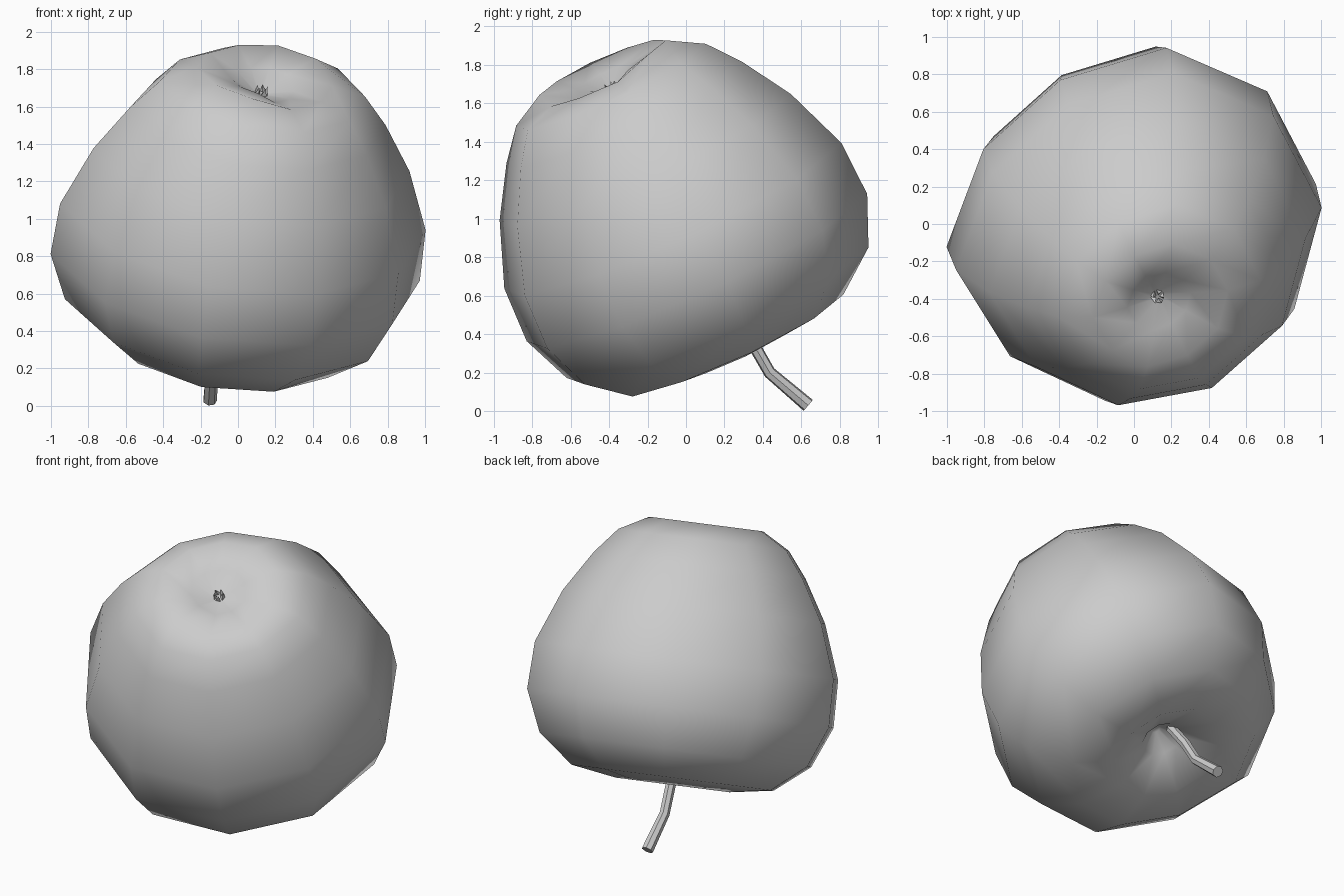
import bpy, bmesh, math
from mathutils import Vector

cube = bpy.data.objects.get("Cube")
if cube:
    bpy.data.objects.remove(cube, do_unlink=True)

grey = bpy.data.materials.new("plain grey")
grey.use_nodes = True
grey.diffuse_color = (0.6, 0.6, 0.6, 1)
grey.node_tree.nodes["Principled BSDF"].inputs["Base Color"].default_value = (0.6, 0.6, 0.6, 1)

# Tilted core axis of the fruit, running from stem to blossom end
AXIS = Vector((0.136, -0.417, 0.899)).normalized()
SIDE = (Vector((1, 0, 0)) - AXIS * AXIS.x).normalized()
DEPTH = AXIS.cross(SIDE)
CORE = Vector((0, 0, 0.84))


def place(r, angle, h):
    return CORE + AXIS * h + SIDE * (r * math.cos(angle)) + DEPTH * (r * math.sin(angle))


def finish(name, bm, limit):
    bmesh.ops.recalc_face_normals(bm, faces=bm.faces)
    mesh = bpy.data.meshes.new(name)
    bm.to_mesh(mesh)
    bm.free()
    mesh.materials.append(grey)
    obj = bpy.data.objects.new(name, mesh)
    bpy.context.collection.objects.link(obj)
    bpy.ops.object.select_all(action="DESELECT")
    obj.select_set(True)
    bpy.context.view_layer.objects.active = obj
    bpy.ops.object.shade_smooth_by_angle(angle=math.radians(limit))


def skin(bm, rings):
    for a, b in zip(rings, rings[1:]):
        n = len(a)
        for i in range(n):
            j = (i + 1) % n
            bm.faces.new((a[i], a[j], b[j], b[i]))
    bm.faces.new(rings[0])
    bm.faces.new(rings[-1])


# Fruit body: ten-sided lathe with uneven lobes and a dimple at each end
PROFILE = [(0.03, -0.36), (0.13, -0.46), (0.36, -0.59), (0.64, -0.545), (0.86, -0.37),
           (0.97, -0.11), (0.96, 0.19), (0.83, 0.53), (0.67, 0.79), (0.54, 0.95),
           (0.36, 1.05), (0.17, 1.0), (0.03, 0.92)]
LOBES = [1.035, 1.035, 1.025, 0.935, 0.94, 1.035, 0.99, 1.0, 0.99, 1.0]
bm = bmesh.new()
rings = []
for r, h in PROFILE:
    ring = []
    for i, lobe in enumerate(LOBES):
        angle = math.radians(7 + 36 * i)
        # Blossom rim sags on one side
        sag = 0.05 if h > 0.94 and r < 0.4 and i in (0, 8, 9) else 0
        ring.append(bm.verts.new(place(r * lobe, angle, h - sag)))
    rings.append(ring)
skin(bm, rings)
finish("fruit_body", bm, 180)

# Bent stem swept along a short path
PATH = [Vector(p) for p in ((-0.1, 0.24, 0.5), (-0.125, 0.355, 0.34),
                            (-0.14, 0.435, 0.2), (-0.15, 0.635, 0.03))]
RADII = (0.033, 0.033, 0.033, 0.038)
bm = bmesh.new()
rings = []
for k, (p, rad) in enumerate(zip(PATH, RADII)):
    along = (PATH[min(k + 1, 3)] - PATH[max(k - 1, 0)]).normalized()
    u = (Vector((1, 0, 0)) - along * along.x).normalized()
    v = along.cross(u)
    rings.append([bm.verts.new(p + rad * (u * math.cos(t) + v * math.sin(t)))
                  for t in (i * math.tau / 7 for i in range(7))])
skin(bm, rings)
finish("stem", bm, 30)

# Small dried sepals in the blossom dimple
bm = bmesh.new()
for i in range(5):
    t = i * math.tau / 5
    points = [place(0.038, t - 0.5, 0.92), place(0.038, t + 0.5, 0.92),
              place(0.01, t, 0.93), place(0.03, t + 0.3, 0.965)]
    a, b, c, d = [bm.verts.new(p) for p in points]
    for face in ((a, b, c), (a, b, d), (b, c, d), (c, a, d)):
        bm.faces.new(face)
finish("sepals", bm, 30)
